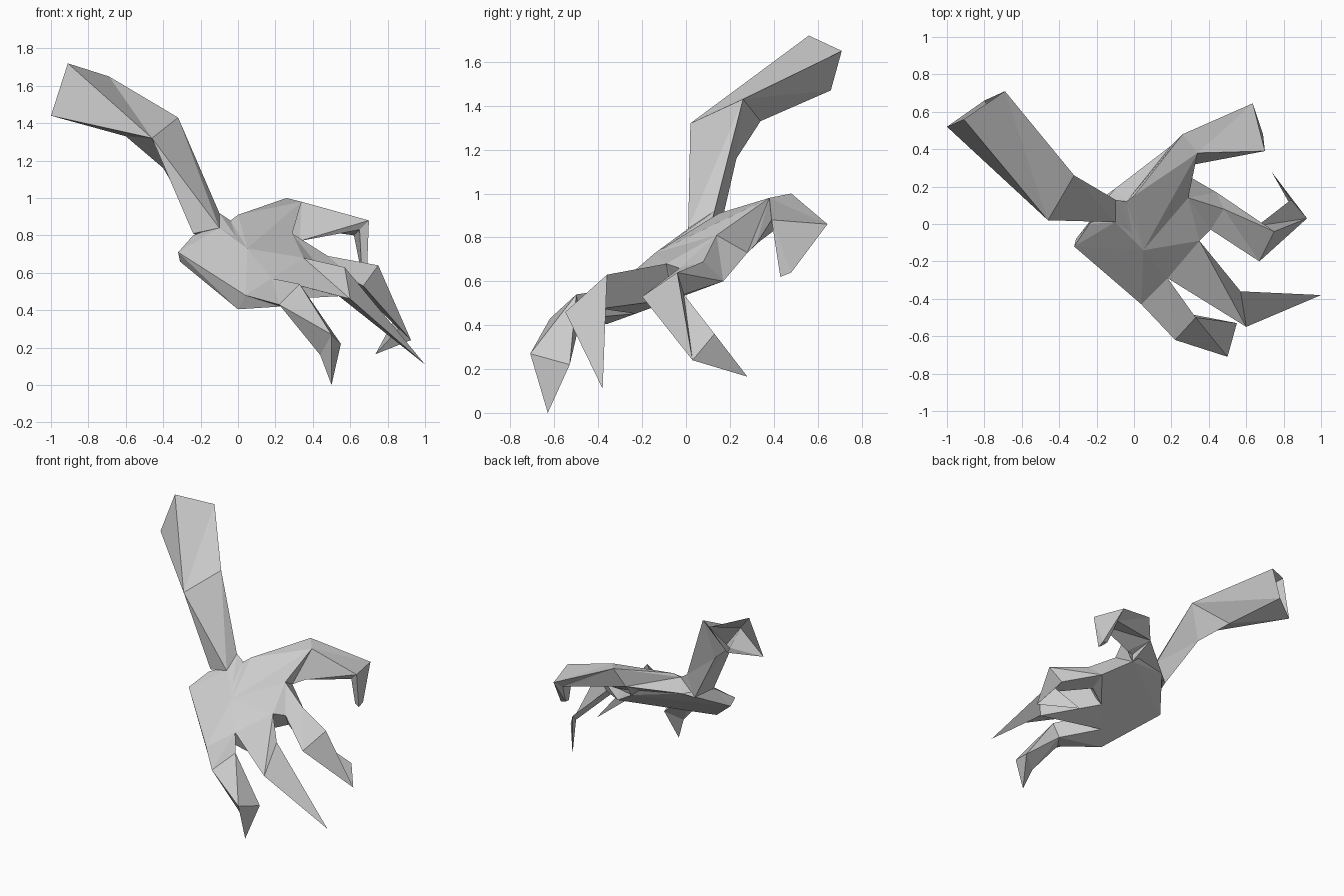
import bpy, bmesh

if "Cube" in bpy.data.objects:
    bpy.data.objects.remove(bpy.data.objects["Cube"])


def finish(bm, name):
    bmesh.ops.recalc_face_normals(bm, faces=bm.faces[:])
    me = bpy.data.meshes.new(name)
    bm.to_mesh(me)
    bm.free()
    bpy.context.collection.objects.link(bpy.data.objects.new(name, me))


def limb(name, rings, capped=True):
    """Loft triangles through four-cornered rings; repeated corners collapse."""
    bm = bmesh.new()
    seen = {}

    def vert(p):
        if p not in seen:
            seen[p] = bm.verts.new(p)
        return seen[p]

    def face(pts):
        vs = list(dict.fromkeys(vert(p) for p in pts))
        if len(vs) > 2 and not bm.faces.get(vs):
            bm.faces.new(vs)

    for a, b in zip(rings, rings[1:]):
        for i in range(4):
            j = (i + 1) % 4
            face((a[i], a[j], b[i]))
            face((a[j], b[j], b[i]))
    if capped:
        r = rings[-1]
        face((r[0], r[1], r[2]))
        face((r[0], r[2], r[3]))
    finish(bm, name)


def hull(name, pts):
    bm = bmesh.new()
    for p in pts:
        bm.verts.new(p)
    bmesh.ops.convex_hull(bm, input=bm.verts[:])
    bmesh.ops.delete(bm, geom=[v for v in bm.verts if not v.link_faces], context='VERTS')
    finish(bm, name)


# shared knuckle points on the back of the hand (k) and the palm side (u)
hub = (.05, -.14, .73)
wrist_dip = (-.04, .12, .88)
wrist_front = (-.10, .01, .84)
wrist_back = (-.10, .19, .80)
k_little = (.04, -.43, .48)
k_ring = (.18, -.29, .57)
k_index = (.35, -.09, .68)
k_thumb = (.29, .14, .81)
u_little = (0, -.36, .405)
u_ring = (.11, -.23, .452)
u_middle = (.26, -.05, .52)
u_index = (.44, .17, .60)
web = (.25, .28, .73)

# palm block
hull("palm", [hub, wrist_dip, wrist_front, wrist_back,
              k_little, k_ring, k_index, k_thumb,
              u_little, u_ring, u_middle, u_index, web,
              (-.32, -.12, .71), (-.24, 0, .80), (-.31, -.08, .66)])

# forearm with its bend, open at the cut end, running into the back of the hand
elbow, top = (-.46, .02, 1.32), (-.32, .26, 1.43)
limb("arm", [
    [(-1, .52, 1.44), (-.91, .56, 1.72), (-.69, .71, 1.65), (-.80, .66, 1.47)],
    [elbow, elbow, top, (-.60, .34, 1.33)],
    [elbow, elbow, top, (-.40, .23, 1.16)],
    [(-.24, .02, .81), wrist_front, (-.10, .13, .92), (-.17, .14, .77)],
    [wrist_front, (-.01, -.05, .79), wrist_dip, wrist_back]], capped=False)

# thumb
limb("thumb", [
    [wrist_dip, k_thumb, web, wrist_back],
    [(.26, .48, 1.0), (.34, .38, .98), (.33, .32, .77), (.20, .42, .86)],
    [(.635, .645, .86), (.70, .39, .88), (.65, .40, .83), (.62, .56, .80)],
    [(.69, .48, .64), (.69, .43, .62), (.66, .43, .64), (.65, .48, .65)]])
hull("thumb_base", [hub, wrist_dip, k_thumb, web, (.0, .15, .91),
                    (.26, .48, 1.0), (.34, .38, .98), (.20, .42, .86)])

# curled index finger
tip = (.735, .28, .165)
limb("index_finger", [
    [k_index, k_thumb, u_index, u_middle],
    [(.41, -.03, .66), (.48, .08, .69), u_index, (.40, .02, .57)],
    [(.67, -.20, .53), (.75, -.04, .64), (.66, -.01, .54), (.65, -.12, .51)],
    [(.925, .03, .24), (.925, .03, .24), (.84, .13, .36), (.86, .06, .30)],
    [tip] * 4])

# long pointed middle finger
tip = (1.0, -.38, .11)
under = (.54, -.39, .475)
limb("middle_finger", [
    [k_ring, k_index, u_middle, u_ring],
    [(.60, -.55, .46), (.57, -.36, .63), under, under],
    [tip] * 4])

# little finger
tip = (.50, -.63, 0)
under = (.44, -.60, .16)
limb("little_finger", [
    [k_little, k_ring, u_ring, u_little],
    [(.22, -.62, .43), (.33, -.50, .54), (.29, -.48, .43), (.23, -.57, .42)],
    [(.50, -.71, .27), (.55, -.53, .22), under, under],
    [tip] * 4])
